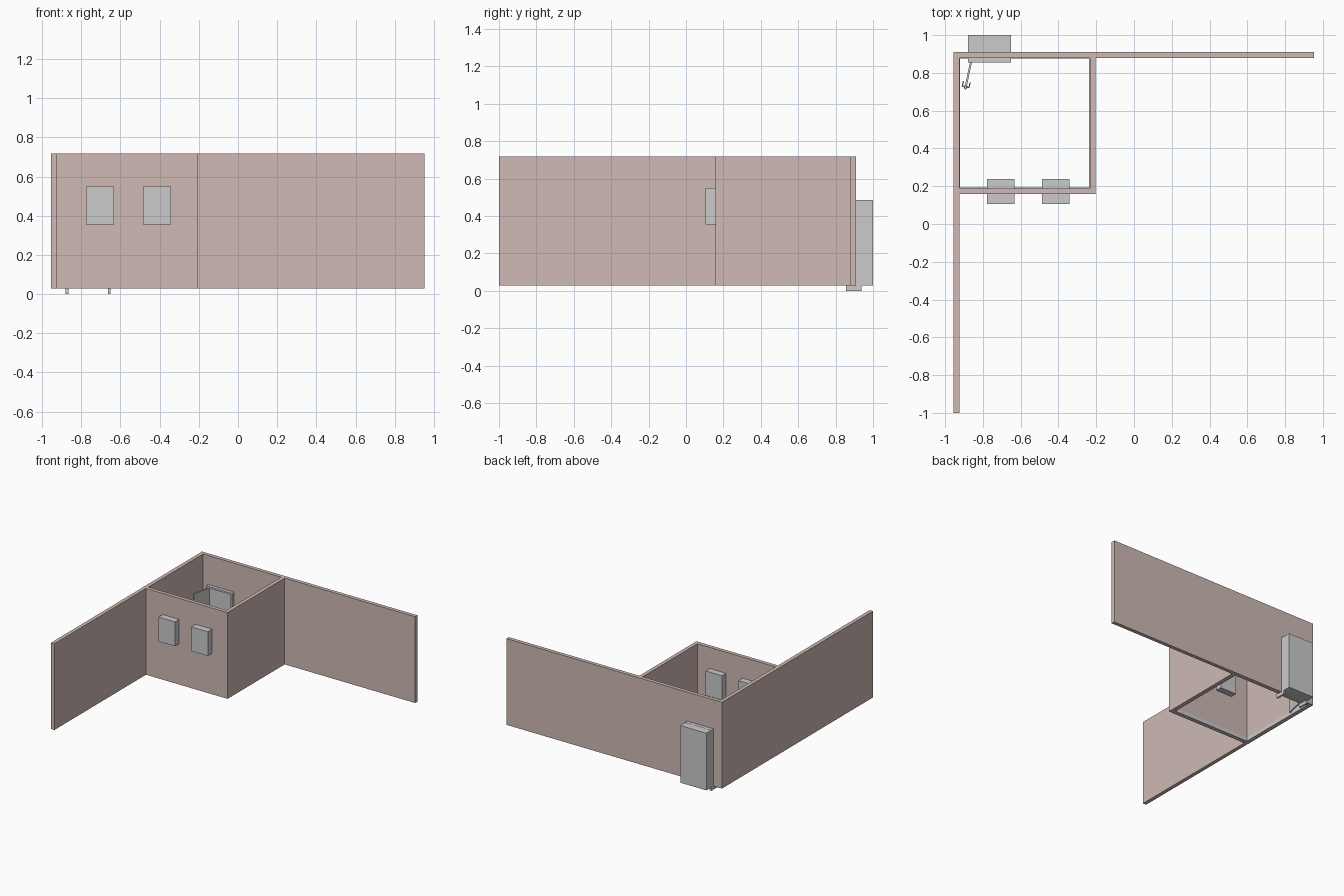
import bpy
import math
from mathutils import Matrix, Vector

if "Cube" in bpy.data.objects:
    bpy.data.objects.remove(bpy.data.objects["Cube"])

wall_mat = bpy.data.materials.new("wall_paint")
wall_mat.diffuse_color = (0.62, 0.49, 0.46, 1)
wall_mat.use_nodes = True
wall_mat.node_tree.nodes["Principled BSDF"].inputs["Base Color"].default_value = wall_mat.diffuse_color


def box(name, x, y, z, mat=None):
    """Box from (min, max) pairs on each axis."""
    bpy.ops.mesh.primitive_cube_add(size=1)
    o = bpy.context.object
    o.name = name
    size = [b - a for a, b in (x, y, z)]
    mid = Vector([(a + b) / 2 for a, b in (x, y, z)])
    o.data.transform(Matrix.Translation(mid) @ Matrix.Diagonal((*size, 1)))
    if mat:
        o.data.materials.append(mat)
    return o


def rod(name, radius, depth, loc, rot):
    bpy.ops.mesh.primitive_cylinder_add(vertices=12, radius=radius, depth=depth)
    o = bpy.context.object
    o.name = name
    o.data.transform(Matrix.Translation(loc) @ rot)
    bpy.ops.object.shade_smooth_by_angle()
    return o


# Walls: two long outer runs and two short ones closing the room
Z = (0.028, 0.718)
box("back_wall", (-0.955, 0.952), (0.88, 0.91), Z, wall_mat)
box("left_wall", (-0.955, -0.925), (-1.0, 0.88), Z, wall_mat)
box("front_room_wall", (-0.925, -0.203), (0.158, 0.188), Z, wall_mat)
box("right_room_wall", (-0.233, -0.203), (0.188, 0.88), Z, wall_mat)

# Thin baseboards around the inside of the room
B, t = (0.028, 0.058), 0.004
box("baseboard_back", (-0.925, -0.233), (0.88 - t, 0.88), B)
box("baseboard_front", (-0.925, -0.233), (0.188, 0.188 + t), B)
box("baseboard_left", (-0.925, -0.925 + t), (0.188 + t, 0.88 - t), B)
box("baseboard_right", (-0.233 - t, -0.233), (0.188 + t, 0.88 - t), B)

# Window blocks passing through the front wall
for i, x in enumerate((-0.777, -0.486)):
    box(f"window_block_{i + 1}", (x, x + 0.145), (0.105, 0.239), (0.354, 0.549))

# Door block through the back wall, with the frame around the doorway
box("door_block", (-0.88, -0.65), (0.867, 1.0), (0.028, 0.485))
F = (0.855, 0.937)
box("door_jamb_left", (-0.88, -0.866), F, (0, 0.486))
box("door_jamb_right", (-0.664, -0.65), F, (0, 0.486))
box("door_head", (-0.866, -0.664), F, (0.472, 0.486))

# Open door leaf, modelled along local x from its hinge, then swung inwards
W = 0.152
leaf = [box("door_leaf", (0, W), (-0.005, 0.005), (0.028, 0.472))]
for s, side in ((-1, "inner"), (1, "outer")):
    turn = Matrix.Rotation(math.pi / 2, 4, 'X')
    leaf.append(rod(f"handle_rose_{side}", 0.009, 0.003,
                    Vector((W - 0.013, s * 0.0065, 0.24)), turn))
    leaf.append(rod(f"handle_stem_{side}", 0.003, 0.014,
                    Vector((W - 0.013, s * 0.012, 0.24)), turn))
    leaf.append(rod(f"handle_lever_{side}", 0.003, 0.03,
                    Vector((W - 0.025, s * 0.018, 0.24)),
                    Matrix.Rotation(math.pi / 2, 4, 'Y')))
swing = Matrix.Translation((-0.862, 0.862, 0)) @ Matrix.Rotation(
    math.atan2(-0.149, -0.032), 4, 'Z')
for o in leaf:
    o.matrix_world = swing
